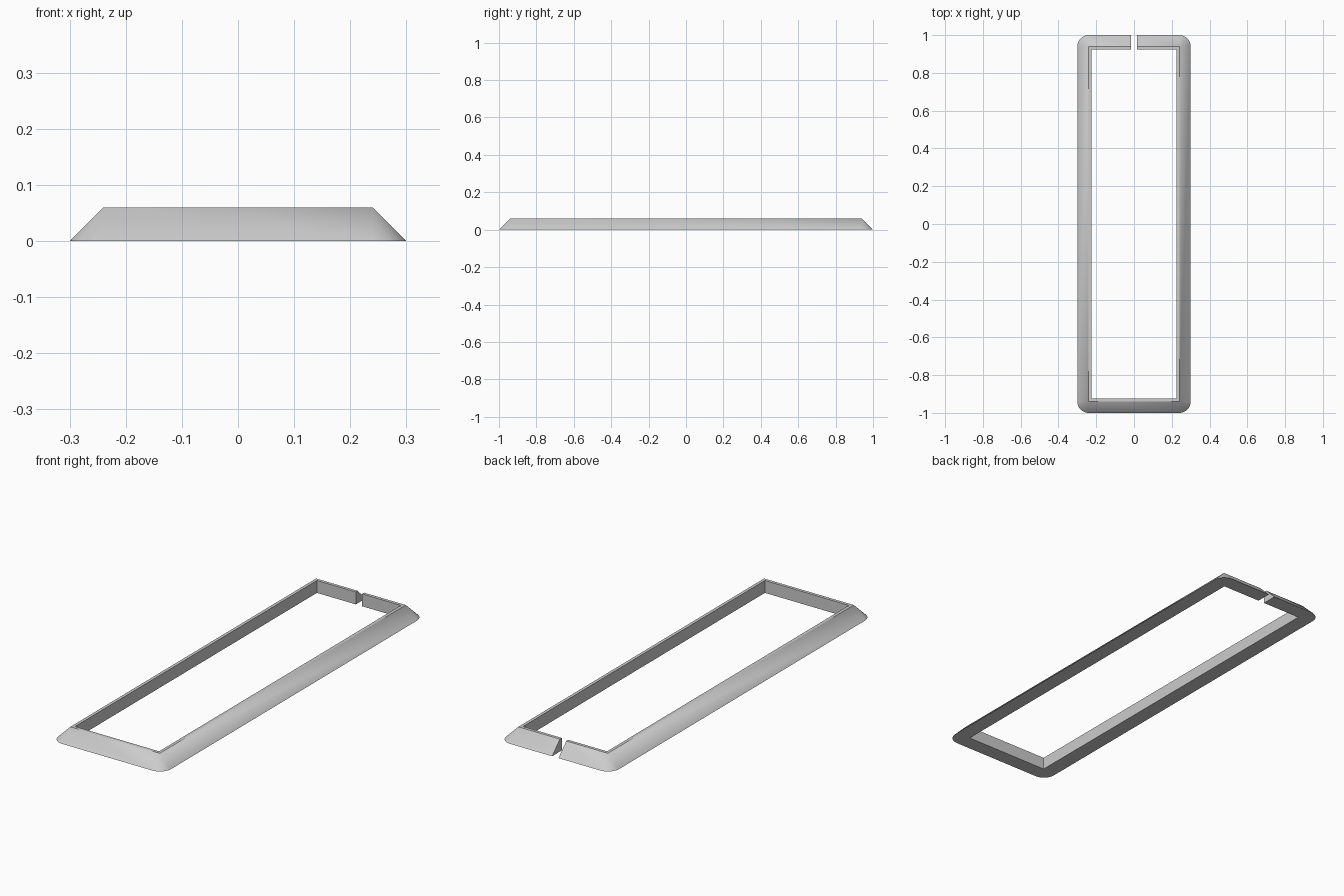
import bpy
import bmesh
import math

cube = bpy.data.objects.get("Cube")
if cube:
    bpy.data.objects.remove(cube, do_unlink=True)

HALF_X, HALF_Y = 0.24, 0.94    # upper outer rim
SLOPE = 0.06                   # height and outward spread of the bevelled side
LIP = 0.015                    # width of the flat top
GAP = 0.017                    # half width of the slot in the back
STEPS = 10                     # segments per rounded corner

grey = bpy.data.materials.new("light_grey")
grey.use_nodes = True
colour = (0.6, 0.6, 0.6, 1)
grey.diffuse_color = colour
grey.node_tree.nodes["Principled BSDF"].inputs["Base Color"].default_value = colour

bm = bmesh.new()


def section(rim, outward, inward):
    """Cross-section: outer foot, outer rim, inner rim, inner foot."""
    (x, y), (ox, oy), (ix, iy) = rim, outward, inward
    inner = (x + ix * LIP, y + iy * LIP)
    points = [(x + ox * SLOPE, y + oy * SLOPE, 0), (x, y, SLOPE),
              (*inner, SLOPE), (*inner, 0)]
    return [bm.verts.new(p) for p in points]


# Sweep clockwise from one side of the slot to the other
rings = [section((GAP, HALF_Y), (0, 1), (0, -1))]
for corner, (sx, sy) in enumerate([(1, 1), (1, -1), (-1, -1), (-1, 1)]):
    for i in range(STEPS + 1):
        a = math.pi / 2 * (1 - corner - i / STEPS)
        rings.append(section((sx * HALF_X, sy * HALF_Y),
                             (math.cos(a), math.sin(a)), (-sx, -sy)))
rings.append(section((-GAP, HALF_Y), (0, 1), (0, -1)))

for a, b in zip(rings, rings[1:]):
    for i in range(4):
        j = (i + 1) % 4
        bm.faces.new((a[i], a[j], b[j], b[i]))
bm.faces.new(rings[0])
bm.faces.new(rings[-1])

# Merge the sharp rim corners, where the rounded sides meet in a point
bmesh.ops.remove_doubles(bm, verts=bm.verts, dist=0.0001)
bmesh.ops.recalc_face_normals(bm, faces=bm.faces)

mesh = bpy.data.meshes.new("split_frame")
bm.to_mesh(mesh)
bm.free()
mesh.materials.append(grey)
frame = bpy.data.objects.new("split_frame", mesh)
bpy.context.collection.objects.link(frame)

# Smooth the rounded corners, keep the edges sharp
bpy.context.view_layer.objects.active = frame
frame.select_set(True)
bpy.ops.object.shade_smooth_by_angle(angle=math.radians(30))
